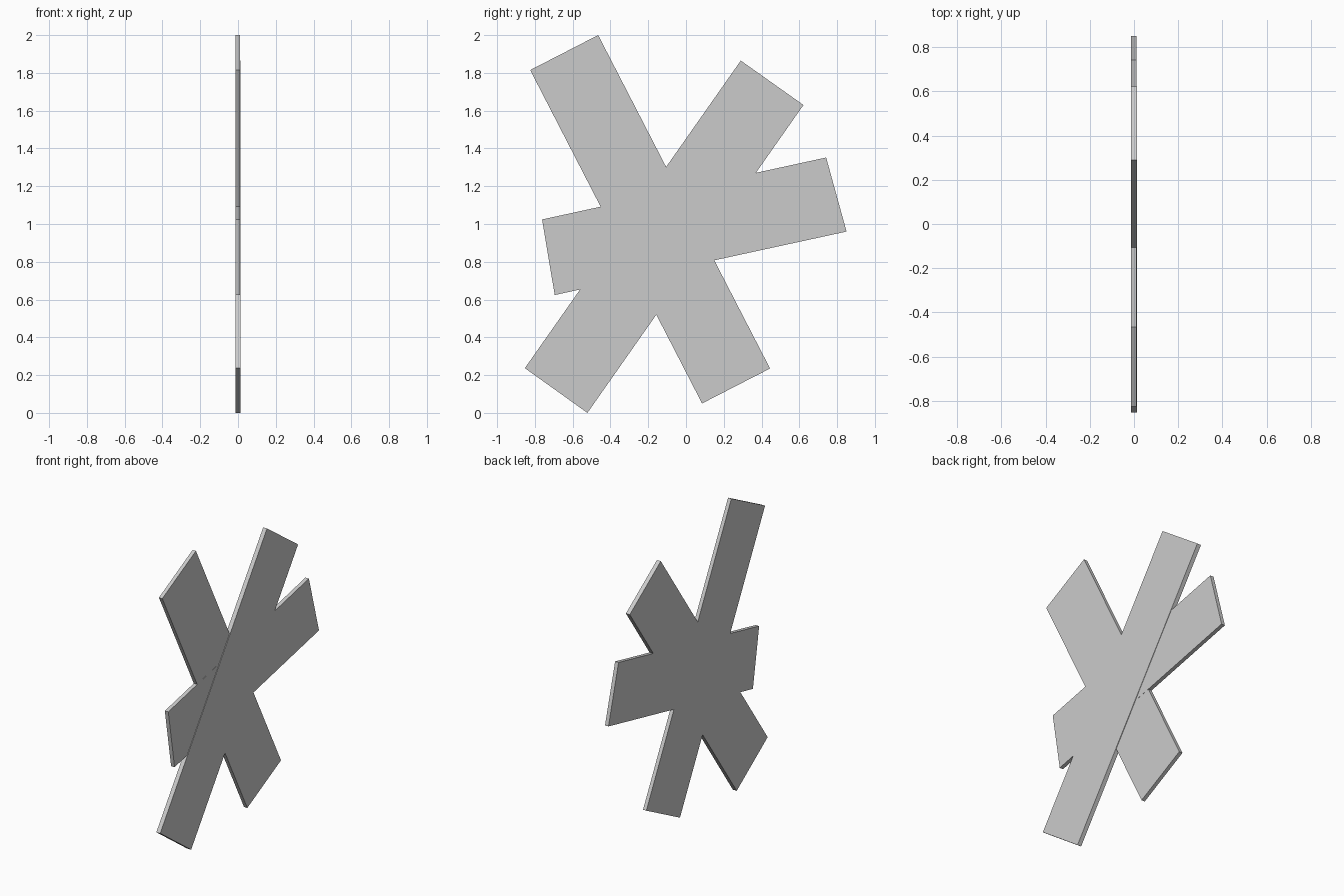
import bpy, bmesh

if "Cube" in bpy.data.objects:
    bpy.data.objects.remove(bpy.data.objects["Cube"])

BACK = -0.0145  # shared flat back plane of all boards


def board(name, outline, thickness):
    """Flat board: (y, z) outline extruded along +x from the back plane."""
    bm = bmesh.new()
    face = bm.faces.new([bm.verts.new((BACK, y, z)) for y, z in outline])
    ext = bmesh.ops.extrude_face_region(bm, geom=[face], use_keep_orig=True)
    verts = [g for g in ext["geom"] if isinstance(g, bmesh.types.BMVert)]
    bmesh.ops.translate(bm, verts=verts, vec=(thickness, 0, 0))
    bmesh.ops.recalc_face_normals(bm, faces=bm.faces)
    mesh = bpy.data.meshes.new(name)
    bm.to_mesh(mesh)
    bm.free()
    obj = bpy.data.objects.new(name, mesh)
    bpy.context.collection.objects.link(obj)
    return obj


# Long board leaning to -y
board("left_leaning_board",
      [(-0.825, 1.815), (-0.465, 2.0), (0.445, 0.235), (0.085, 0.05)], 0.025)

# Long board leaning to +y, slightly thicker
board("right_leaning_board",
      [(0.29, 1.865), (0.622, 1.63), (-0.522, 0.0), (-0.853, 0.237)], 0.029)

# Shorter cross board with angled ends
board("cross_board",
      [(0.742, 1.352), (0.85, 0.96), (-0.695, 0.624), (-0.762, 1.024)], 0.026)
